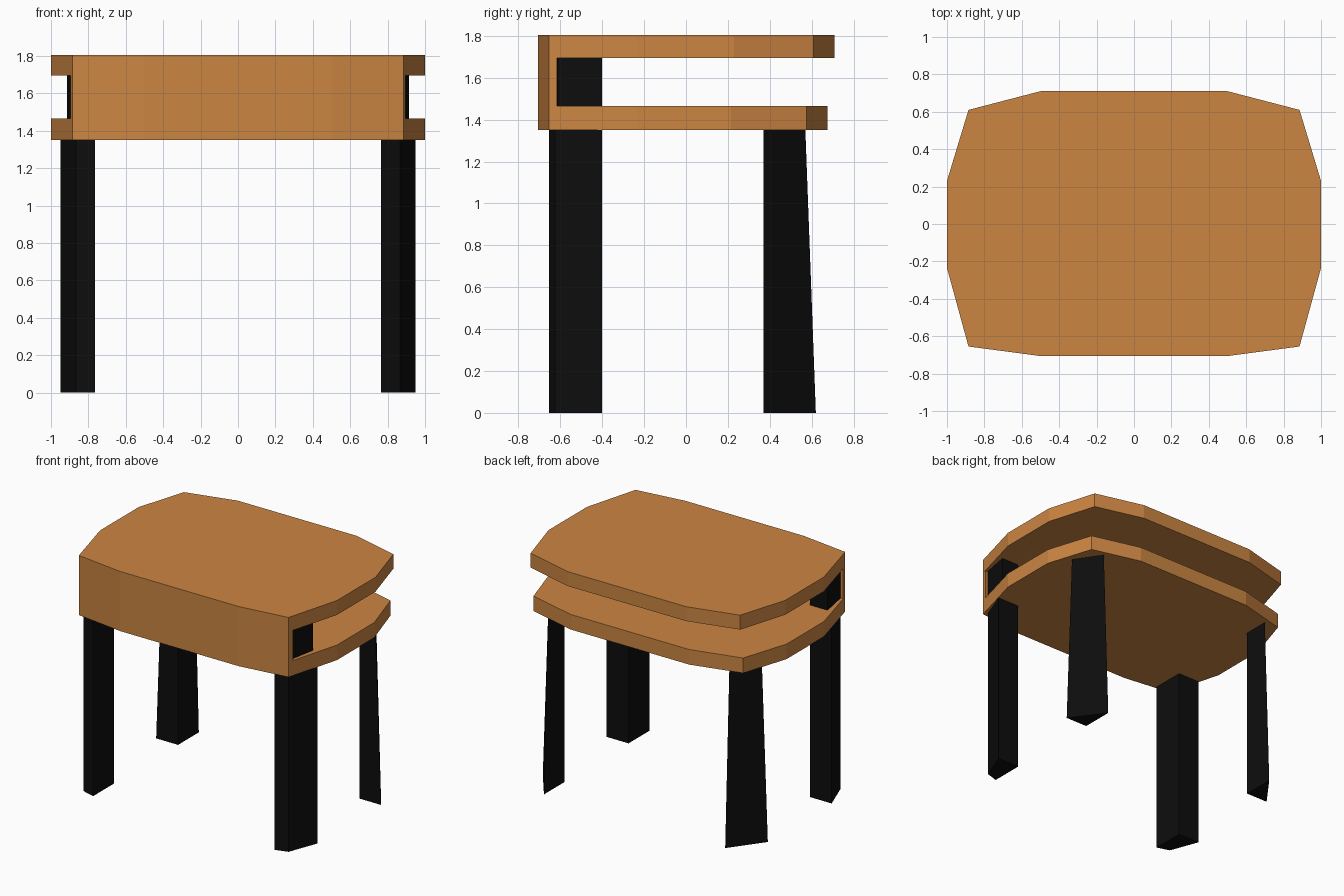
import bpy
import bmesh

cube = bpy.data.objects.get("Cube")
if cube:
    bpy.data.objects.remove(cube, do_unlink=True)


def material(name, color):
    mat = bpy.data.materials.new(name)
    mat.use_nodes = True
    mat.diffuse_color = color
    bsdf = next(n for n in mat.node_tree.nodes if n.type == "BSDF_PRINCIPLED")
    bsdf.inputs["Base Color"].default_value = color
    bsdf.inputs["Roughness"].default_value = 0.8
    return mat


wood = material("warm wood", (0.6, 0.235, 0.055, 1))
black = material("black metal", (0.004, 0.004, 0.004, 1))


def prism(name, bottom, top, z0, z1, mat):
    """Loft between two outlines with equal point counts."""
    bm = bmesh.new()
    low = [bm.verts.new((x, y, z0)) for x, y in bottom]
    high = [bm.verts.new((x, y, z1)) for x, y in top]
    bm.faces.new(low[::-1])
    bm.faces.new(high)
    n = len(low)
    for i in range(n):
        j = (i + 1) % n
        bm.faces.new((low[i], low[j], high[j], high[i]))
    bmesh.ops.recalc_face_normals(bm, faces=bm.faces)
    mesh = bpy.data.meshes.new(name)
    bm.to_mesh(mesh)
    bm.free()
    mesh.materials.append(mat)
    obj = bpy.data.objects.new(name, mesh)
    bpy.context.collection.objects.link(obj)
    return obj


def mirrored(half):
    """Close a right-hand outline with its mirror image."""
    return half + [(-x, y) for x, y in reversed(half)]


SHELF_BOTTOM, SHELF_TOP = 1.35, 1.465
DESK_BOTTOM, DESK_TOP = 1.695, 1.805
front_half = [(0.5, -0.706), (0.885, -0.655), (1.0, -0.235)]

# Desk top and the slightly shorter shelf below it
desk = mirrored(front_half + [(1.0, 0.23), (0.885, 0.61), (0.5, 0.71)])
shelf = mirrored(front_half + [(1.0, 0.215), (0.885, 0.575), (0.5, 0.675)])
prism("desk_top", desk, desk, DESK_BOTTOM, DESK_TOP, wood)
prism("shelf", shelf, shelf, SHELF_BOTTOM, SHELF_TOP, wood)

# Front panel joining the two boards
panel = mirrored([(0.5, -0.706), (0.885, -0.655), (0.895, -0.617), (0.5, -0.666)])
panel_right, panel_left = panel[:4], panel[4:]
outer = [panel_left[2], panel_left[3], panel_right[0], panel_right[1]]
inner = [panel_right[2], panel_right[3], panel_left[0], panel_left[1]]
prism("front_panel", outer + inner, outer + inner, SHELF_TOP, DESK_BOTTOM, wood)

# Legs and the short posts inside the compartment
front_leg = [(0.765, -0.655), (0.865, -0.625), (0.95, -0.4), (0.765, -0.4)]
post = [(0.765, -0.625), (0.875, -0.612), (0.915, -0.4), (0.765, -0.4)]
back_foot = [(0.765, 0.37), (0.95, 0.37), (0.765, 0.62)]
back_head = [(0.765, 0.37), (0.9, 0.37), (0.765, 0.57)]
parts = [
    ("front_leg", front_leg, front_leg, 0, SHELF_BOTTOM),
    ("compartment_post", post, post, SHELF_TOP, DESK_BOTTOM),
    ("back_leg", back_foot, back_head, 0, SHELF_BOTTOM),
]
for side, sign in (("left", 1), ("right", -1)):
    for name, bottom, top, z0, z1 in parts:
        prism(f"{name}_{side}", [(sign * x, y) for x, y in bottom],
              [(sign * x, y) for x, y in top], z0, z1, black)
